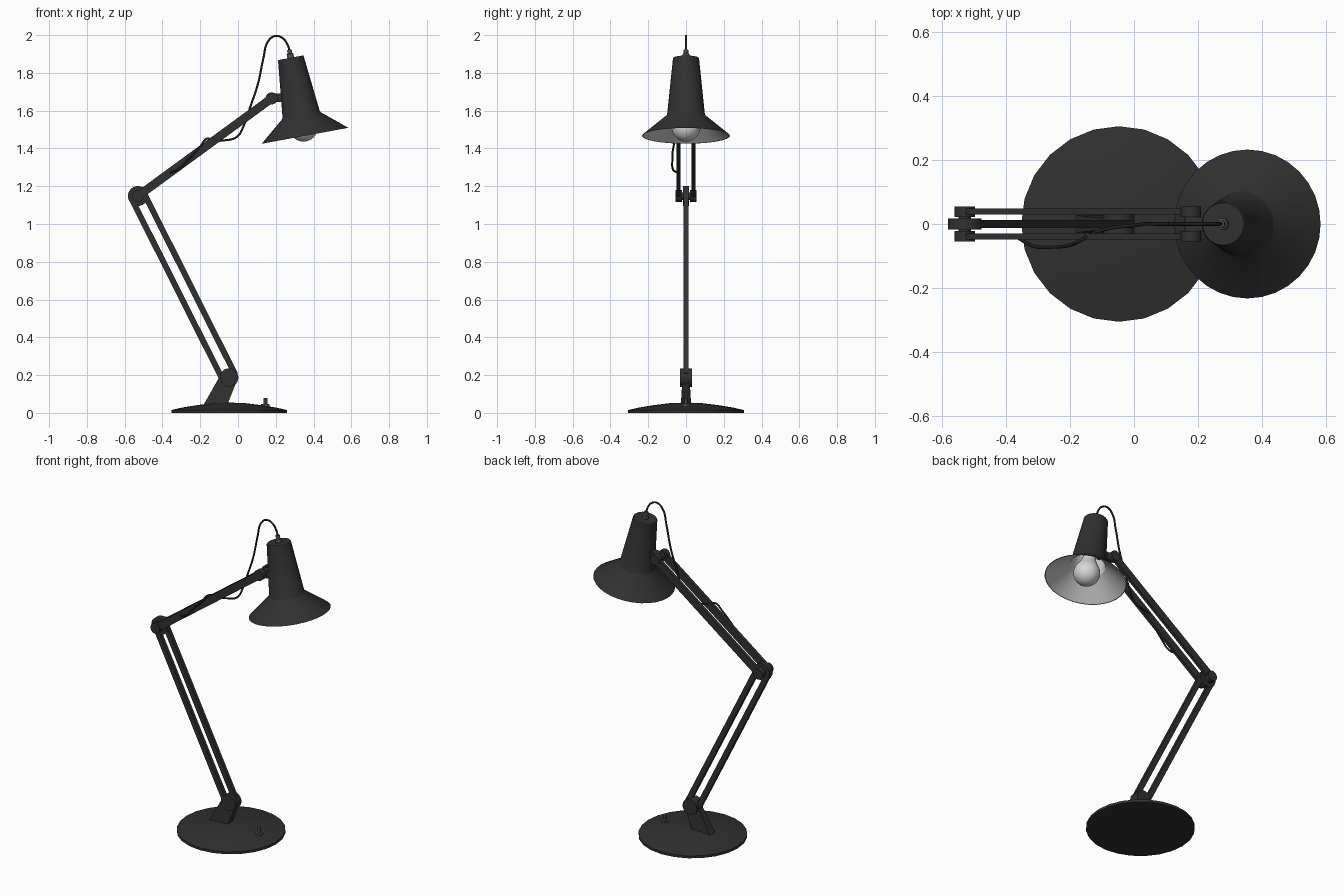
import bpy, bmesh, math
from mathutils import Vector, Matrix

if "Cube" in bpy.data.objects:
    bpy.data.objects.remove(bpy.data.objects["Cube"])


def material(name, r, g, b):
    m = bpy.data.materials.new(name)
    m.diffuse_color = (r, g, b, 1)
    m.use_nodes = True
    m.node_tree.nodes["Principled BSDF"].inputs["Base Color"].default_value = m.diffuse_color
    return m


BLACK = material("matt black", 0.03, 0.03, 0.03)
CORD = material("cord black", 0.014, 0.014, 0.014)
GREY = material("dark grey", 0.085, 0.085, 0.085)
LINING = material("lining white", 0.62, 0.62, 0.62)
GLASS = material("bulb white", 0.68, 0.68, 0.68)


def finish(name, bm, mats, smooth=True):
    bmesh.ops.recalc_face_normals(bm, faces=bm.faces)
    me = bpy.data.meshes.new(name)
    bm.to_mesh(me)
    bm.free()
    ob = bpy.data.objects.new(name, me)
    bpy.context.collection.objects.link(ob)
    for m in mats:
        me.materials.append(m)
    if smooth:
        bpy.ops.object.select_all(action='DESELECT')
        ob.select_set(True)
        bpy.context.view_layer.objects.active = ob
        bpy.ops.object.shade_smooth_by_angle(angle=math.radians(30))
    return ob


def lathe(name, profile, segs, matrix, mats, inner_from=None):
    """Spin (radius, height) points round local z; bands from inner_from use slot 1."""
    bm = bmesh.new()
    rings = []
    for r, h in profile:
        if r < 1e-6:
            rings.append([bm.verts.new((0, 0, h))] * segs)
        else:
            rings.append([bm.verts.new((r * math.cos(a), r * math.sin(a), h))
                          for a in (2 * math.pi * i / segs for i in range(segs))])
    for k in range(len(rings) - 1):
        for i in range(segs):
            j = (i + 1) % segs
            quad = [rings[k][i], rings[k][j], rings[k + 1][j], rings[k + 1][i]]
            f = bm.faces.new(list(dict.fromkeys(quad)))
            if inner_from is not None and k >= inner_from:
                f.material_index = 1
    bm.transform(matrix)
    return finish(name, bm, mats)


def disc(name, x, z, r, y0, y1, mat=BLACK, segs=24):
    """Closed cylinder lying along y."""
    m = Matrix.Translation((x, 0, z)) @ Matrix.Rotation(-math.pi / 2, 4, 'X')
    return lathe(name, [(0, y0), (r, y0), (r, y1), (0, y1)], segs, m, [mat])


def bar(name, a, b, width, y, depth, offset=0):
    """Straight flat bar between two (x, z) points, shifted sideways by offset."""
    a, b = Vector((a[0], 0, a[1])), Vector((b[0], 0, b[1]))
    d = (b - a).normalized()
    n = Vector((d.z, 0, -d.x))
    bm = bmesh.new()
    bmesh.ops.create_cube(bm, size=1)
    for v in bm.verts:
        c = v.co.copy()
        v.co = (a + b) / 2 + d * c.x * (b - a).length + n * (c.z * width + offset)
        v.co.y = y + c.y * depth
    return finish(name, bm, [BLACK], False)


FOOT, ELBOW, HEAD = (-0.047, 0.187), (-0.53, 1.148), (0.178, 1.665)

# Domed base plate
lathe("base", [(0, 0), (0.306, 0), (0.306, 0.015), (0.25, 0.028), (0.17, 0.041),
               (0.09, 0.051), (0, 0.055)], 24,
      Matrix.Translation((-0.047, 0, 0)), [BLACK])

# Switch on the base
lathe("switch_collar", [(0, 0.03), (0.022, 0.03), (0.022, 0.046), (0, 0.046)], 16,
      Matrix.Translation((0.145, 0, 0)), [GREY])
lathe("switch_button", [(0, 0.04), (0.01, 0.04), (0.01, 0.08), (0, 0.08)], 12,
      Matrix.Translation((0.145, 0, 0)), [GREY])

# Leaning foot bracket, wider at the bottom
bm = bmesh.new()
outline = [(-0.187, 0.035), (-0.06, 0.035), (-0.008, 0.165), (-0.09, 0.205)]
sides = []
for s in (-1, 1):
    sides.append([bm.verts.new((x, s * (0.028 if z < 0.1 else 0.017), z)) for x, z in outline])
    bm.faces.new(sides[-1])
for i in range(4):
    j = (i + 1) % 4
    bm.faces.new([sides[0][i], sides[0][j], sides[1][j], sides[1][i]])
finish("foot_bracket", bm, [BLACK], False)
disc("foot_joint", *FOOT, 0.049, -0.031, 0.031)

# Lower arm: two parallel bars
for s, n in ((-1, "left"), (1, "right")):
    bar("lower_arm_" + n, FOOT, ELBOW, 0.031, 0, 0.024, s * 0.036)

# Elbow joint
disc("elbow_centre", *ELBOW, 0.053, -0.017, 0.017)
disc("elbow_pin", *ELBOW, 0.02, -0.05, 0.05)

# Upper arm: a bar each side, with rounded knuckles at both ends
for s, n in ((-1, "front"), (1, "back")):
    bar("upper_arm_" + n, ELBOW, HEAD, 0.045, s * 0.039, 0.02)
    lo, hi = sorted((s * 0.022, s * 0.055))
    disc("elbow_knuckle_" + n, *ELBOW, 0.032, lo, hi)
    disc("head_knuckle_" + n, *HEAD, 0.032, lo, hi)
disc("head_pin", *HEAD, 0.02, -0.05, 0.05)
bar("head_link", HEAD, (0.255, 1.672), 0.045, 0, 0.044)

# Tilted head: everything shares the shade's axis, origin at the rim centre
AXIS = Matrix.Translation((0.355, 0, 1.467)) @ Matrix.Rotation(math.radians(-10.4), 4, 'Y')
lathe("shade", [(0, 0.42), (0.066, 0.42), (0.069, 0.416), (0.1, 0.115), (0.106, 0.106),
                (0.233, 0), (0.229, 0), (0.1, 0.1), (0.094, 0.115), (0.064, 0.41), (0, 0.41)],
      32, AXIS, [BLACK, LINING], inner_from=5)
lathe("cord_grip", [(0, 0.41), (0.018, 0.41), (0.018, 0.44), (0.012, 0.443), (0.012, 0.462),
                    (0, 0.462)], 16, AXIS, [GREY])

# Bulb: round end, drawn in to a neck, and its holder
bulb = [(0.076 * math.sin(math.radians(a)), 0.046 - 0.076 * math.cos(math.radians(a)))
        for a in range(0, 121, 12)]
bulb += [(0.05, 0.112), (0.038, 0.145), (0.034, 0.18), (0, 0.18)]
lathe("bulb", bulb, 24, AXIS, [GLASS])
lathe("bulb_holder", [(0, 0.175), (0.04, 0.175), (0.04, 0.411), (0, 0.411)], 20, AXIS, [LINING])

# Cord: loops from the top of the shade down to the upper arm
path = [(0.274, 0, 1.915), (0.262, 0, 1.95), (0.235, 0, 1.985), (0.195, 0, 1.995),
        (0.158, 0, 1.965), (0.135, 0, 1.88), (0.105, 0, 1.74), (0.065, 0, 1.62),
        (0.03, 0, 1.52), (-0.005, -0.005, 1.462), (-0.07, -0.012, 1.443),
        (-0.13, -0.03, 1.443), (-0.165, -0.05, 1.452), (-0.2, -0.066, 1.41),
        (-0.26, -0.072, 1.345), (-0.32, -0.068, 1.287), (-0.36, -0.045, 1.272)]
cu = bpy.data.curves.new("cord", 'CURVE')
cu.dimensions = '3D'
cu.bevel_depth = 0.0055
cu.bevel_resolution = 2
cu.resolution_u = 5
cu.use_fill_caps = True
sp = cu.splines.new('BEZIER')
sp.bezier_points.add(len(path) - 1)
for p, co in zip(sp.bezier_points, path):
    p.co = co
    p.handle_left_type = p.handle_right_type = 'AUTO'
cu.materials.append(CORD)
bpy.context.collection.objects.link(bpy.data.objects.new("cord", cu))
